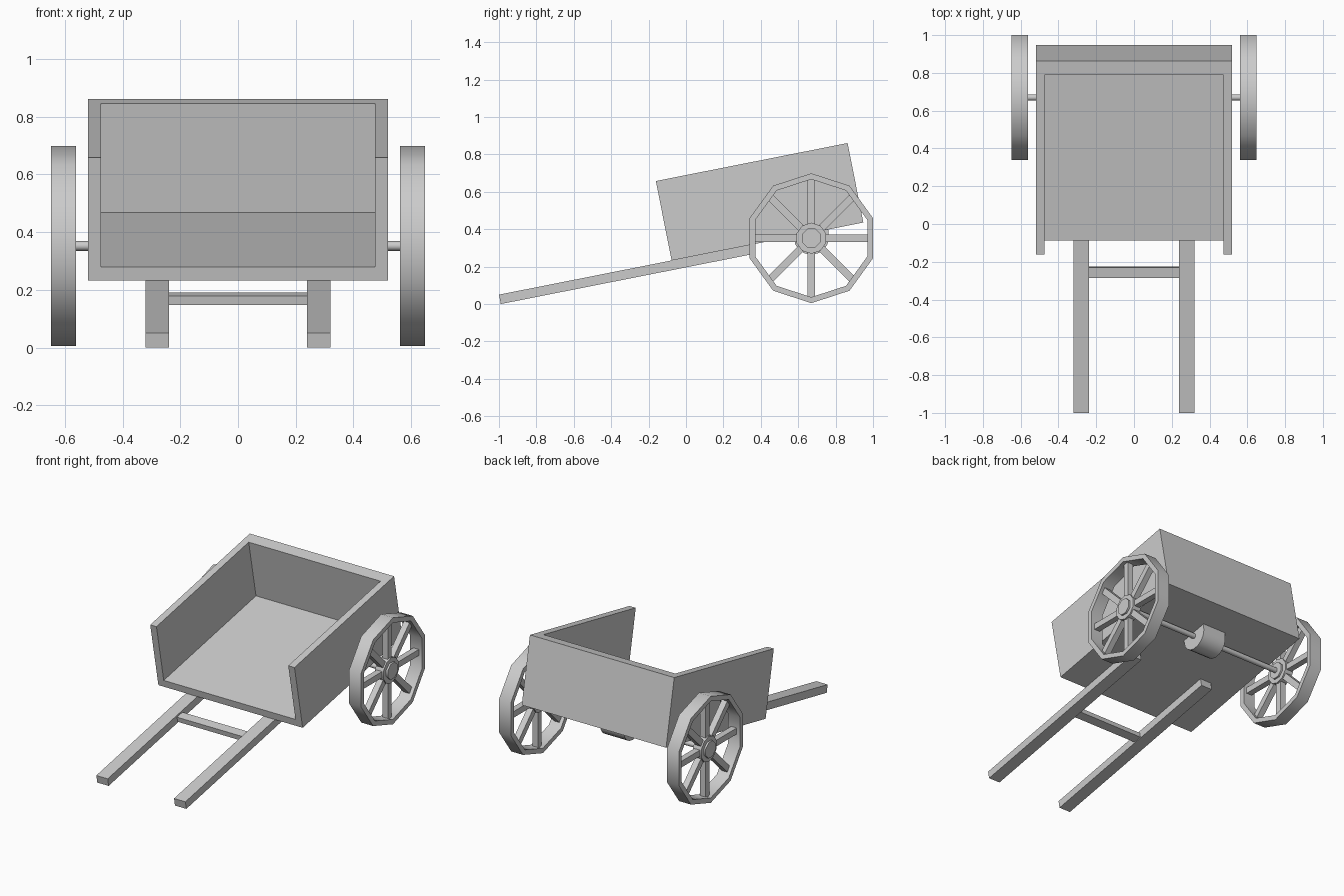
import bpy, bmesh
from math import radians, cos, sin, pi, tau
from mathutils import Matrix, Vector

if "Cube" in bpy.data.objects:
    bpy.data.objects.remove(bpy.data.objects["Cube"])

# Tilted frame of the cart bed: origin at its front bottom edge
TILT = Matrix.Translation((0, -0.077, 0.233)) @ Matrix.Rotation(radians(11.2), 4, 'X')
AXLE_Y, AXLE_Z = 0.67, 0.352


def finish(name, bm, smooth=0):
    bmesh.ops.recalc_face_normals(bm, faces=bm.faces)
    me = bpy.data.meshes.new(name)
    bm.to_mesh(me)
    bm.free()
    ob = bpy.data.objects.new(name, me)
    bpy.context.collection.objects.link(ob)
    bpy.ops.object.select_all(action='DESELECT')
    bpy.context.view_layer.objects.active = ob
    ob.select_set(True)
    if smooth:
        bpy.ops.object.shade_smooth_by_angle(angle=radians(smooth))
    return ob


def box(name, lo, hi, matrix):
    lo, hi = Vector(lo), Vector(hi)
    bm = bmesh.new()
    m = matrix @ Matrix.Translation((lo + hi) / 2) @ Matrix.Diagonal((*(hi - lo), 1))
    bmesh.ops.create_cube(bm, size=1, matrix=m)
    return finish(name, bm)


def prism(name, profile, x0, x1, smooth=0):
    """Extrude a (y, z) outline around the axle along x."""
    bm = bmesh.new()
    face = bm.faces.new([bm.verts.new((x0, AXLE_Y + y, AXLE_Z + z)) for y, z in profile])
    ext = bmesh.ops.extrude_face_region(bm, geom=[face])
    verts = [v for v in ext['geom'] if isinstance(v, bmesh.types.BMVert)]
    bmesh.ops.translate(bm, verts=verts, vec=(x1 - x0, 0, 0))
    return finish(name, bm, smooth)


def ngon(r, n, start=pi / 2):
    return [(r * cos(start + tau * i / n), r * sin(start + tau * i / n)) for i in range(n)]


def rim(name, xc, half, r_out, r_in, n):
    """Ring of rectangular section with a corner at the top."""
    bm = bmesh.new()
    section = [(-half, r_out), (half, r_out), (half, r_in), (-half, r_in)]
    rings = [[bm.verts.new((xc + x, AXLE_Y + r * sin(tau * i / n), AXLE_Z + r * cos(tau * i / n)))
              for x, r in section] for i in range(n)]
    for i in range(n):
        a, b = rings[i], rings[(i + 1) % n]
        for k in range(4):
            j = (k + 1) % 4
            bm.faces.new((a[k], a[j], b[j], b[k]))
    return finish(name, bm, 40)


# Cart bed: box hollowed out, open at the front and top
bed = box("cart_bed", (-0.52, 0, 0), (0.52, 1.045, 0.433), TILT)
cutter = box("bed_cutter", (-0.475, -0.2, 0.047), (0.475, 0.968, 0.7), TILT)
cutter.hide_render = True
mod = bed.modifiers.new("hollow", 'BOOLEAN')
mod.object, mod.operation, mod.solver = cutter, 'DIFFERENCE', 'EXACT'
bpy.context.view_layer.objects.active = bed
bpy.ops.object.modifier_apply(modifier=mod.name)
bpy.data.objects.remove(cutter)

# Pull shafts and the bar between them
for side, s in (("left", -1), ("right", 1)):
    xs = sorted((s * 0.239, s * 0.321))
    box(f"{side}_shaft", (xs[0], -0.941, -0.051), (xs[1], 0.43, 0), TILT)
box("cross_bar", (-0.25, -0.216, -0.045), (0.25, -0.159, -0.012), TILT)

# Axle and its rounded bearing block under the bed
prism("axle", ngon(0.017, 10), -0.6, 0.6, 50)
block = [(-0.095, 0.02), (0.09, 0.055)]
block += [(0.093 * cos(a), 0.088 * sin(a)) for a in (-pi * i / 8 for i in range(9))]
prism("axle_block", block, -0.085, 0.085, 40)

# Wheels: ten-sided rim, eight spokes, stepped hub
for side, s in (("left", -1), ("right", 1)):
    xc = s * 0.605
    rim(f"{side}_wheel_rim", xc, 0.043, 0.347, 0.315, 10)
    for i in range(8):
        m = (Matrix.Translation((xc, AXLE_Y, AXLE_Z)) @ Matrix.Rotation(tau * i / 8, 4, 'X'))
        reach = 0.328 if i % 4 == 0 else 0.315
        if i in (2, 6):
            reach = 0.305
        box(f"{side}_spoke_{i}", (-0.02, -0.02, 0.04), (0.02, 0.02, reach), m)
    prism(f"{side}_hub", ngon(0.083, 10), xc - 0.03, xc + 0.03, 50)
    prism(f"{side}_hub_cap", ngon(0.055, 8, pi / 8), xc - 0.042, xc + 0.042, 50)
